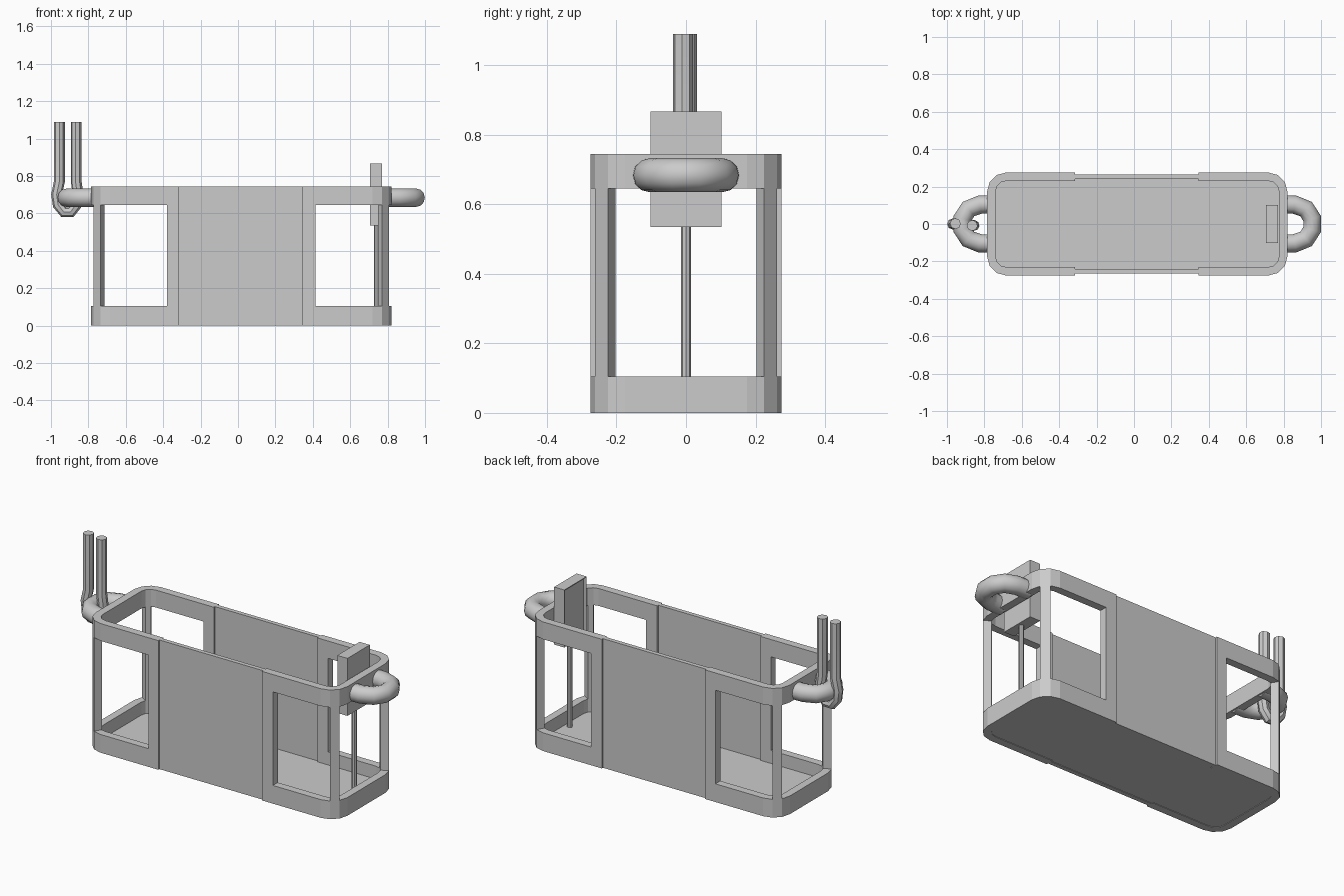
import bpy, bmesh, math

if "Cube" in bpy.data.objects:
    bpy.data.objects.remove(bpy.data.objects["Cube"])

CX = 0.0175            # basket centre in x
HX, HY = 0.8025, 0.275  # outer half sizes
R, T = 0.10, 0.045     # corner radius, wall thickness
TOP, BAND, RAIL = 0.745, 0.105, 0.645


def prism(name, pts, z0, z1):
    bm = bmesh.new()
    face = bm.faces.new([bm.verts.new((x, y, z0)) for x, y in pts])
    ext = bmesh.ops.extrude_face_region(bm, geom=[face])["geom"]
    for v in ext:
        if isinstance(v, bmesh.types.BMVert):
            v.co.z = z1
    bmesh.ops.recalc_face_normals(bm, faces=bm.faces)
    me = bpy.data.meshes.new(name)
    bm.to_mesh(me)
    bm.free()
    ob = bpy.data.objects.new(name, me)
    bpy.context.collection.objects.link(ob)
    return ob


def box(name, x0, x1, y0, y1, z0, z1):
    return prism(name, [(x0, y0), (x1, y0), (x1, y1), (x0, y1)], z0, z1)


def tube(name, pts, radius, sides_res, angle):
    cu = bpy.data.curves.new(name, "CURVE")
    cu.dimensions = "3D"
    cu.bevel_depth = radius
    cu.bevel_resolution = sides_res
    cu.use_fill_caps = True
    sp = cu.splines.new("POLY")
    sp.points.add(len(pts) - 1)
    for p, c in zip(sp.points, pts):
        p.co = (*c, 1)
    ob = bpy.data.objects.new(name, cu)
    bpy.context.collection.objects.link(ob)
    bpy.ops.object.select_all(action="DESELECT")
    ob.select_set(True)
    bpy.context.view_layer.objects.active = ob
    bpy.ops.object.convert(target="MESH")
    bpy.ops.object.shade_smooth_by_angle(angle=math.radians(angle))
    return ob


def corner(side, sy, r):
    """Three-segment corner, from the long side round to the end."""
    return [(CX + side * (HX - R + r * math.sin(a)), sy * (HY - R + r * math.cos(a)))
            for a in (math.radians(d) for d in (0, 30, 60, 90))]


PANEL = {1: 0.345, -1: -0.315}
WINDOW = {1: 0.415, -1: -0.38}

for side, label in ((1, "right"), (-1, "left")):
    # C-shaped lower band and upper rail at each end
    px = PANEL[side]
    outer = [(px, HY)] + corner(side, 1, R) + corner(side, -1, R)[::-1] + [(px, -HY)]
    hi = HY - T
    inner = [(px, hi)] + corner(side, 1, R - T) + corner(side, -1, R - T)[::-1] + [(px, -hi)]
    prism(label + "_lower_band", outer + inner[::-1], 0, BAND)
    prism(label + "_top_rail", outer + inner[::-1], RAIL, TOP)

    for sy, yl in ((1, "back"), (-1, "front")):
        # corner post follows the middle corner segment
        o, i = corner(side, sy, R), corner(side, sy, R - T)
        prism(f"{label}_{yl}_post", [o[1], o[2], i[2], i[1]], BAND, RAIL)
        # upright between window and panel
        x0, x1 = sorted((px, WINDOW[side]))
        y0, y1 = sorted((sy * HY, sy * hi))
        box(f"{label}_{yl}_upright", x0, x1, y0, y1, BAND, RAIL)

    # rounded carrying loop
    half = [(0.785, 0.105), (0.86, 0.103), (0.92, 0.08), (0.952, 0.03)]
    path = half + [(x, -y) for x, y in half[::-1]]
    tube(label + "_loop",
         [(CX + side * (x - CX), y, 0.684) for x, y in path], 0.049, 4, 50)

# slightly recessed middle panels
for sy, yl in ((1, "back"), (-1, "front")):
    y0, y1 = sorted((sy * 0.24, sy * 0.265))
    box(yl + "_panel", PANEL[-1], PANEL[1], y0, y1, 0, TOP)

# floor
floor_pts = (corner(1, 1, R - T) + corner(1, -1, R - T)[::-1]
             + corner(-1, -1, R - T) + corner(-1, 1, R - T)[::-1])
prism("floor", floor_pts, 0.003, 0.03)
box("floor_middle", PANEL[-1], PANEL[1], -0.242, 0.242, 0.003, 0.03)

# control box with a recessed inner face
ctrl = box("control_box", 0.705, 0.77, -0.102, 0.102, 0.535, 0.867)
bm = bmesh.new()
bm.from_mesh(ctrl.data)
face = min(bm.faces, key=lambda f: f.calc_center_median().x)
bmesh.ops.inset_individual(bm, faces=[face], thickness=0.018)
for v in face.verts:
    v.co.x += 0.012
bm.to_mesh(ctrl.data)
bm.free()

# control box pole
tube("control_pole", [(0.742, 0, 0.02), (0.742, 0, 0.54)], 0.014, 2, 30)

# cable looped under the left carrying loop
tube("cable", [(-0.955, 0.002, 1.09), (-0.955, 0.002, 0.77), (-0.97, 0, 0.70),
               (-0.962, -0.002, 0.645), (-0.932, -0.004, 0.607), (-0.892, -0.006, 0.607),
               (-0.864, -0.008, 0.645), (-0.855, -0.008, 0.70), (-0.865, -0.008, 0.77),
               (-0.865, -0.008, 1.09)], 0.029, 2, 40)
